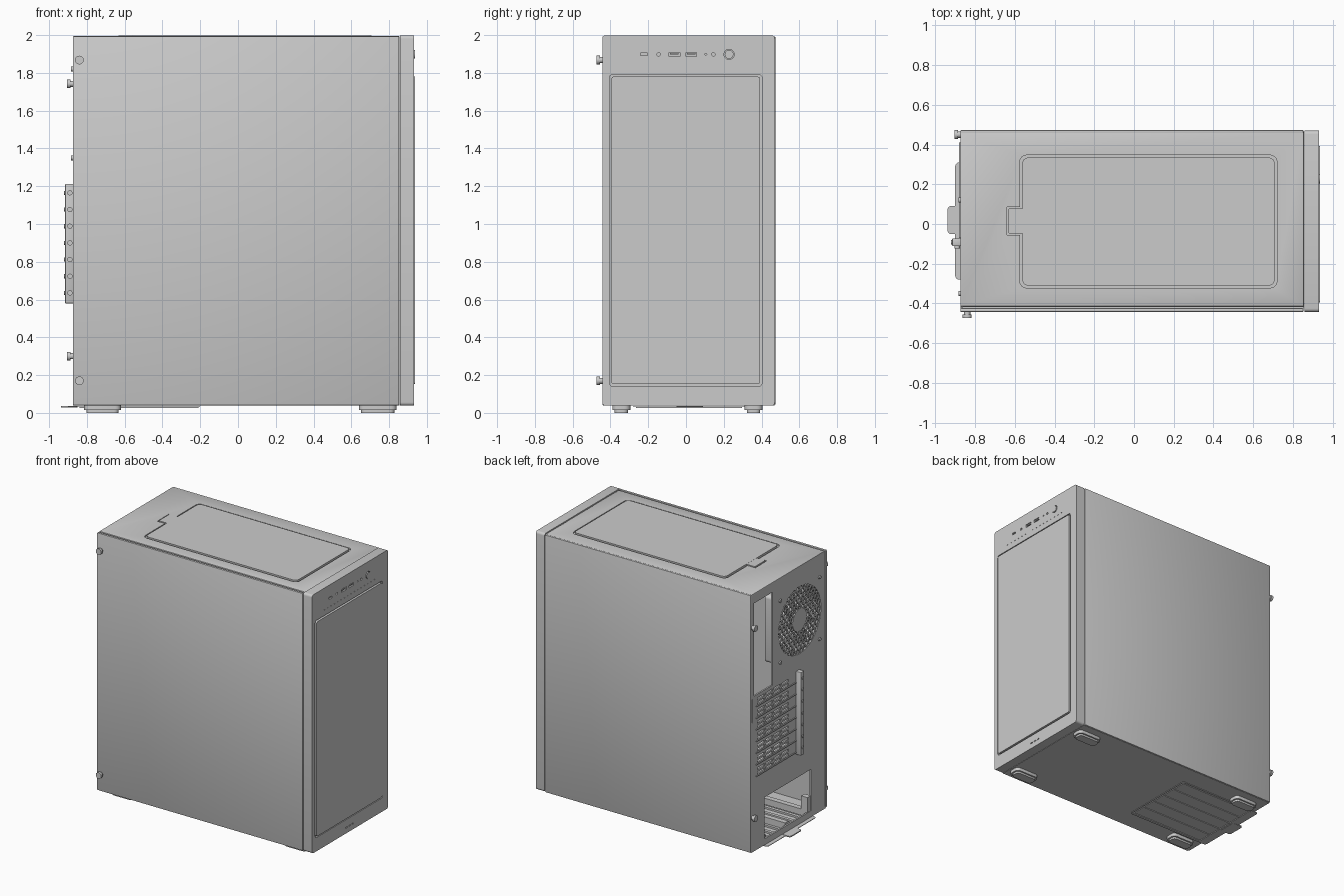
import bpy, bmesh, math
from mathutils import Matrix, Vector

old = bpy.data.objects.get("Cube")
if old:
    bpy.data.objects.remove(old)

grey = bpy.data.materials.new("light_grey")
grey.use_nodes = True
grey.diffuse_color = (0.6, 0.6, 0.6, 1)
grey.node_tree.nodes["Principled BSDF"].inputs["Base Color"].default_value = (0.6, 0.6, 0.6, 1)
parts = []


def finish(name, bm):
    mesh = bpy.data.meshes.new(name)
    bmesh.ops.recalc_face_normals(bm, faces=bm.faces[:])
    bm.to_mesh(mesh)
    bm.free()
    mesh.materials.append(grey)
    obj = bpy.data.objects.new(name, mesh)
    bpy.context.collection.objects.link(obj)
    parts.append(obj)
    return obj


def add_box(bm, b, r=0, axis=None):
    """Box from bounds; rounds all edges, or only those along one axis."""
    x0, x1, y0, y1, z0, z1 = b
    mat = Matrix.Translation(((x0 + x1) / 2, (y0 + y1) / 2, (z0 + z1) / 2))
    mat = mat @ Matrix.Diagonal((x1 - x0, y1 - y0, z1 - z0, 1))
    verts = bmesh.ops.create_cube(bm, size=1, matrix=mat)["verts"]
    if r:
        edges = {e for v in verts for e in v.link_edges}
        if axis is not None:
            edges = {e for e in edges
                     if abs((e.verts[0].co - e.verts[1].co).normalized()[axis]) > 0.9}
        bmesh.ops.bevel(bm, geom=list(edges), offset=r, segments=4 if axis is not None else 2,
                        affect="EDGES", profile=0.5)


def boxes(name, bounds, r=0, axis=None):
    bm = bmesh.new()
    for b in bounds:
        add_box(bm, b, r, axis)
    return finish(name, bm)


def add_cyl(bm, c, axis, radius, depth, sides=24):
    rot = Vector((0, 0, 1)).rotation_difference(Vector(axis)).to_matrix().to_4x4()
    bmesh.ops.create_cone(bm, cap_ends=True, segments=sides, radius1=radius, radius2=radius,
                          depth=depth, matrix=Matrix.Translation(c) @ rot)


def cyls(name, items, sides=24):
    bm = bmesh.new()
    for c, axis, radius, depth in items:
        add_cyl(bm, c, axis, radius, depth, sides)
    return finish(name, bm)


def cut(obj, *cutters):
    for c in cutters:
        m = obj.modifiers.new("cut", "BOOLEAN")
        m.operation, m.solver, m.object = "DIFFERENCE", "EXACT", c
    bpy.context.view_layer.update()
    graph = bpy.context.evaluated_depsgraph_get()
    mesh = bpy.data.meshes.new_from_object(obj.evaluated_get(graph))
    obj.modifiers.clear()
    obj.data = mesh
    for c in cutters:
        parts.remove(c)
        bpy.data.objects.remove(c)


X, Y = (1, 0, 0), (0, 1, 0)
BACK, SEAM = -0.874, 0.855
LOW, HIGH = 0.04, 1.993

# Side panels
boxes("right_side_panel", [(BACK, SEAM - 0.002, -0.443, -0.424, LOW, HIGH)], 0.005)
boxes("left_side_panel", [(BACK, SEAM - 0.002, 0.458, 0.473, LOW, HIGH)], 0.005)
boxes("inner_right_frame", [(-0.86, SEAM, -0.418, -0.410, LOW + 0.01, HIGH - 0.01)])
boxes("board_tray", [(-0.86, 0.6, 0.436, 0.442, 0.45, 1.9)])
boxes("power_shroud", [(-0.6, 0.8, -0.408, 0.436, 0.44, 0.45)])

# Top panel with recessed dust filter and its pull tab
top = boxes("top_panel", [(BACK, SEAM, -0.415, 0.462, 1.975, HIGH + 0.001)], 0.004)
cut(top, boxes("recess", [(-0.575, 0.72, -0.322, 0.347, 1.984, 2.1)], 0.035, 2),
    boxes("tab_recess", [(-0.64, -0.57, -0.055, 0.085, 1.984, 2.1)]))
boxes("top_filter", [(-0.562, 0.708, -0.31, 0.335, 1.98, 1.999)], 0.03, 2)
boxes("top_filter_tab", [(-0.632, -0.55, -0.048, 0.078, 1.98, 1.998)], 0.008, 2)

# Floor with ventilated opening
floor = boxes("floor", [(BACK, SEAM, -0.425, 0.465, LOW - 0.002, LOW + 0.012)])
cut(floor, boxes("vents", [(-0.83, -0.23, y, y + 0.055, 0, 0.2)
                           for y in [-0.26 + 0.08 * i for i in range(7)]], 0.02, 2))

# Sliding bottom filter with handle and ribs
boxes("bottom_filter", [(-0.90, -0.2, -0.28, 0.31, 0.030, 0.034)], 0.02, 2)
boxes("bottom_filter_handle", [(-0.938, -0.85, -0.05, 0.09, 0.028, 0.036)], 0.015, 2)
ribs = [(-0.84, -0.21, y, y + 0.012, 0.025, 0.031) for y in [-0.265 + 0.11 * i for i in range(6)]]
ribs += [(x, x + 0.012, -0.265, 0.297, 0.025, 0.031) for x in (-0.84, -0.222)]
boxes("bottom_filter_ribs", ribs)

# Feet
for sx, x0, x1 in (("back", -0.815, -0.62), ("front", 0.64, 0.84)):
    for sy, y0, y1 in (("right", -0.39, -0.295), ("left", 0.31, 0.405)):
        boxes(f"{sx}_{sy}_foot", [(x0, x1, y0, y1, 0.014, LOW)], 0.03, 2)
        boxes(f"{sx}_{sy}_foot_pad", [(x0 + .012, x1 - .012, y0 + .012, y1 - .012, 0, 0.016)],
              0.025, 2)

# Rear plate and its openings
FY, FZ, FR = -0.115, 1.585, 0.255
slot_z = [1.165 - 0.0883 * i for i in range(7)]
rear = boxes("rear_plate", [(BACK, -0.862, -0.42, 0.46, LOW, 1.985)])
holes = [(-1, -0.8, 0.214, 0.433, 1.215, 1.92), (-1, -0.8, -0.25, 0.31, 0.085, 0.40),
         (-1, -0.8, 0.448, 0.455, 1.02, 1.2)]
for z in slot_z:
    for y in [0.02 + 0.096 * i for i in range(4)]:
        holes += [(-1, -0.8, y, y + 0.08, z + d, z + d + 0.018) for d in (-0.028, 0.004)]
cut(rear, boxes("openings", holes),
    cyls("fan_hole", [((-0.87, FY, FZ), X, FR, 0.2)], 48))

# Expansion slot covers: raised rims between the vents
boxes("slot_rims", [(BACK - 0.006, BACK + 0.002, -0.07, 0.41, z - 0.041, z - 0.033)
                    for z in slot_z])
boxes("slot_bracket", [(-0.915, -0.868, -0.112, -0.072, 0.58, 1.212)], 0.004)
cyls("slot_screws", [((-0.89, -0.116, z), Y, 0.014, 0.016) for z in slot_z], 12)
cyls("slot_screw_tips", [((-0.916, -0.092, z), X, 0.011, 0.008) for z in slot_z], 12)

# Power supply ledges
boxes("supply_rails", [(-0.86, -0.3, y, y + 0.04, 0.052, 0.10) for y in (-0.25, 0.0, 0.27)])
boxes("supply_ledge", [(-0.872, -0.82, -0.25, -0.21, 0.085, 0.2)])

# Fan grille: crossed bars trimmed to the round opening
bm = bmesh.new()
for side in (-1, 1):
    for i in range(-7, 8):
        off = i * 0.034
        half = math.sqrt(FR ** 2 - off ** 2)
        start = len(bm.verts)
        add_box(bm, (-0.004, 0.004, -half, half, off - 0.005, off + 0.005))
        bm.verts.ensure_lookup_table()
        bmesh.ops.transform(bm, verts=bm.verts[start:],
                            matrix=Matrix.Translation((-0.868, FY, FZ))
                            @ Matrix.Rotation(side * math.radians(55), 4, "X"))
add_cyl(bm, (-0.869, FY, FZ), X, 0.085, 0.01, 32)
finish("fan_grille", bm)
cyls("fan_screws", [((-0.877, FY + a * 0.235, FZ + b * 0.235), X, 0.013, 0.012)
                    for a in (-1, 1) for b in (-1, 1)], 12)

# Fan behind the grille
frame = boxes("fan_frame", [(-0.86, -0.76, FY - 0.255, FY + 0.255, FZ - 0.255, FZ + 0.255)],
              0.025, 0)
cut(frame, cyls("bore", [((-0.8, FY, FZ), X, 0.243, 0.4)], 48))
bm = bmesh.new()
for i in range(9):
    start = len(bm.verts)
    add_box(bm, (-0.003, 0.003, -0.06, 0.06, 0.07, 0.235))
    bm.verts.ensure_lookup_table()
    bmesh.ops.transform(bm, verts=bm.verts[start:],
                        matrix=Matrix.Translation((-0.81, FY, FZ))
                        @ Matrix.Rotation(i * math.tau / 9, 4, "X")
                        @ Matrix.Rotation(math.radians(50), 4, "Z"))
add_cyl(bm, (-0.81, FY, FZ), X, 0.085, 0.07, 32)
finish("fan_rotor", bm)

# Front cover with recessed panel and ports
cover = boxes("front_cover", [(SEAM + 0.003, 0.932, -0.443, 0.470, 0.038, 1.999)], 0.018, 0)
PZ = 1.898
ports = [(0.92, 1, -0.24, -0.205, PZ - 0.007, PZ + 0.007)]
ports += [(0.92, 1, y, y + 0.057, PZ - 0.011, PZ + 0.011) for y in (-0.09, -0.001)]
ports += [(0.925, 1, -0.3 + 0.04 * i, -0.29 + 0.04 * i, 1.832, 1.836) for i in range(16)]
ports += [(0.925, 1, y, y + 0.02, 0.077, 0.085) for y in (-0.04, 0.0, 0.035)]
cut(cover, boxes("panel_recess", [(0.918, 1, -0.405, 0.402, 0.142, 1.79)], 0.015, 0),
    boxes("port_holes", ports),
    cyls("round_holes", [((0.94, y, PZ), X, r, 0.04) for y, r in
                         ((-0.145, 0.009), (0.105, 0.005), (0.145, 0.009), (0.228, 0.027))]))
boxes("front_panel", [(0.91, 0.937, -0.395, 0.392, 0.152, 1.78)], 0.012, 0)
boxes("port_tongues", [(0.915, 0.93, y + 0.006, y + 0.051, PZ, PZ + 0.006)
                       for y in (-0.09, -0.001)])
cyls("power_button", [((0.926, 0.228, PZ), X, 0.023, 0.02)])

# Thumb screws on the right panel and the rear edge
for label, axis, spots in (("side", Y, [(-0.84, -0.443, z) for z in (1.868, 0.17)]),
                           ("rear", X, [(BACK, 0.45, z) for z in (1.742, 0.30)])):
    for n, p in enumerate(spots, 1):
        a = -Vector(axis)
        p = Vector(p)
        cyls(f"{label}_thumb_screw_{n}", [(p + a * 0.006, axis, 0.016, 0.012),
                                          (p + a * 0.021, axis, 0.023, 0.018)])

# Smooth the round surfaces, keep edges sharp
bpy.ops.object.select_all(action="DESELECT")
for obj in parts:
    obj.select_set(True)
bpy.context.view_layer.objects.active = parts[0]
bpy.ops.object.shade_smooth_by_angle(angle=math.radians(35))
